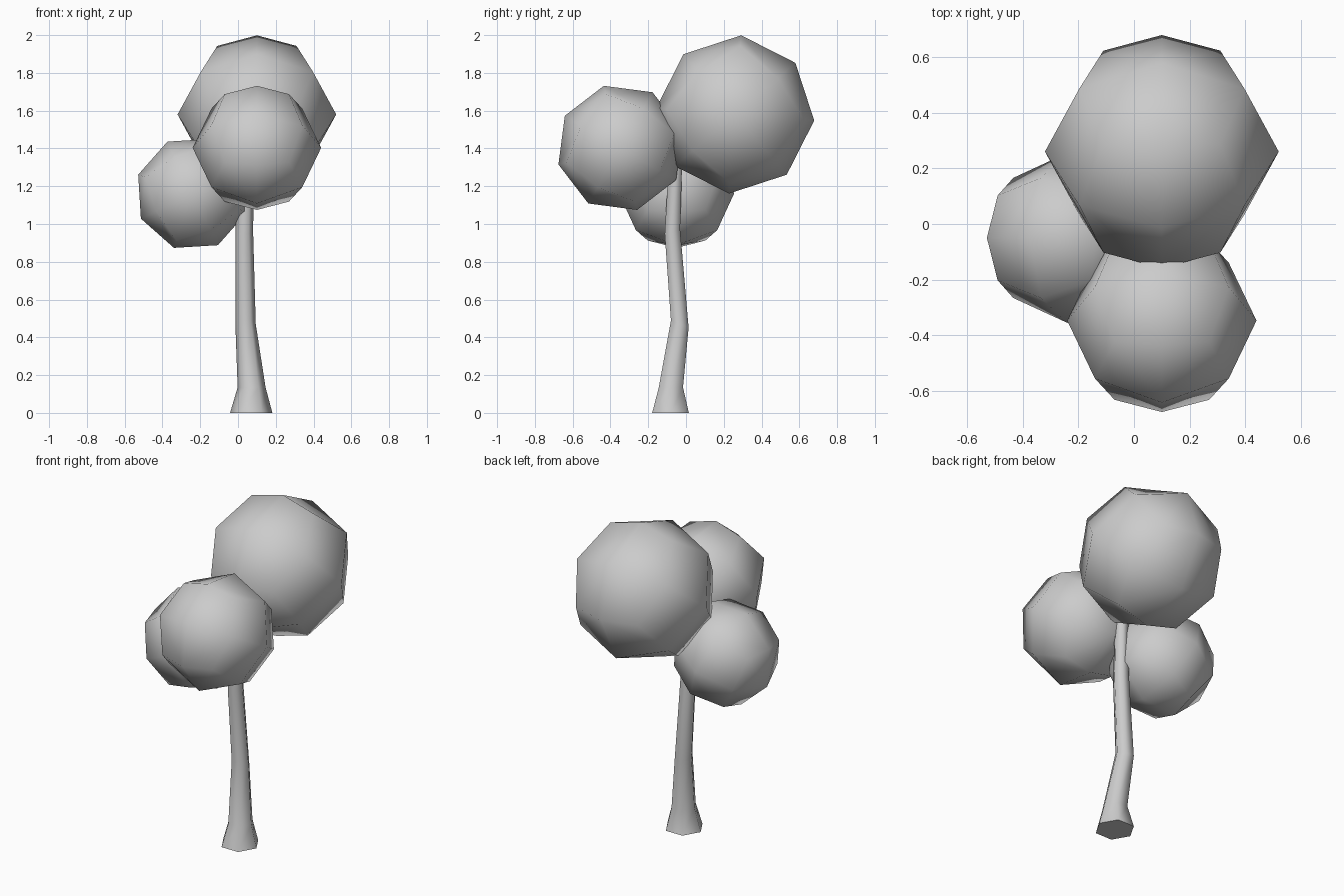
import bpy, bmesh
from math import cos, sin, radians, pi
from mathutils import Vector

if "Cube" in bpy.data.objects:
    bpy.data.objects.remove(bpy.data.objects["Cube"])


def finish(bm, name):
    bmesh.ops.recalc_face_normals(bm, faces=bm.faces)
    mesh = bpy.data.meshes.new(name)
    bm.to_mesh(mesh)
    bm.free()
    for p in mesh.polygons:
        p.use_smooth = True
    ob = bpy.data.objects.new(name, mesh)
    bpy.context.collection.objects.link(ob)
    return ob


def foliage(name, center, r, axis, turn):
    """Faceted ball: 8-sided equator, 4 large quads around each pole of the axis."""
    bm = bmesh.new()

    def vert(along, radius, deg):
        a = radians(turn + deg)
        u, v = radius * cos(a), radius * sin(a)
        p = (along, u, v) if axis == 'X' else (u, along, v)
        return bm.verts.new(Vector(center) + r * Vector(p))

    equator = [vert(0, 1, 45 * i) for i in range(8)]
    for s in (-1, 1):
        pole = vert(s, 0, 0)
        # ring alternates between inner points (even) and corner points (odd)
        ring = [vert(s * (.5 if i % 2 else .707), .866 if i % 2 else .707, 45 * i)
                for i in range(8)]
        for i in range(8):
            j = (i + 1) % 8
            bm.faces.new((ring[i], ring[j], equator[j], equator[i]))
            if i % 2 == 0:
                bm.faces.new((pole, ring[i], ring[j], ring[(i + 2) % 8]))
    return finish(bm, name)


def trunk(name, rings, sides=6):
    """Bent tapering trunk; each ring is x, y, z, radius, tilt in y."""
    bm = bmesh.new()
    loops = []
    for x, y, z, r, tilt in rings:
        loop = []
        for i in range(sides):
            a = 2 * pi * i / sides
            loop.append(bm.verts.new((x + r * cos(a), y + r * sin(a),
                                      z + tilt * r * sin(a))))
        loops.append(loop)
    for a, b in zip(loops, loops[1:]):
        for i in range(sides):
            j = (i + 1) % sides
            bm.faces.new((a[i], a[j], b[j], b[i]))
    bm.faces.new(loops[0])
    bm.faces.new(loops[-1])
    return finish(bm, name)


# Trunk
t = trunk("trunk", [(.07, -.082, 0, .112, 0),
                    (.072, -.08, .135, .074, 0),
                    (.04, -.033, .47, .054, -.4),
                    (.033, -.072, .96, .047, .3),
                    (.045, -.055, 1.34, .04, -.3)])

# Foliage balls
foliage("foliage_top", (.10, .26, 1.58), .42, 'X', 40.6)
foliage("foliage_front", (.10, -.347, 1.403), .34, 'X', 60)
foliage("foliage_side", (-.24, -.05, 1.162), .305, 'Y', 26)

# Keep the trunk's end caps crisp
bpy.context.view_layer.objects.active = t
t.select_set(True)
bpy.ops.object.shade_smooth_by_angle(angle=radians(61))
